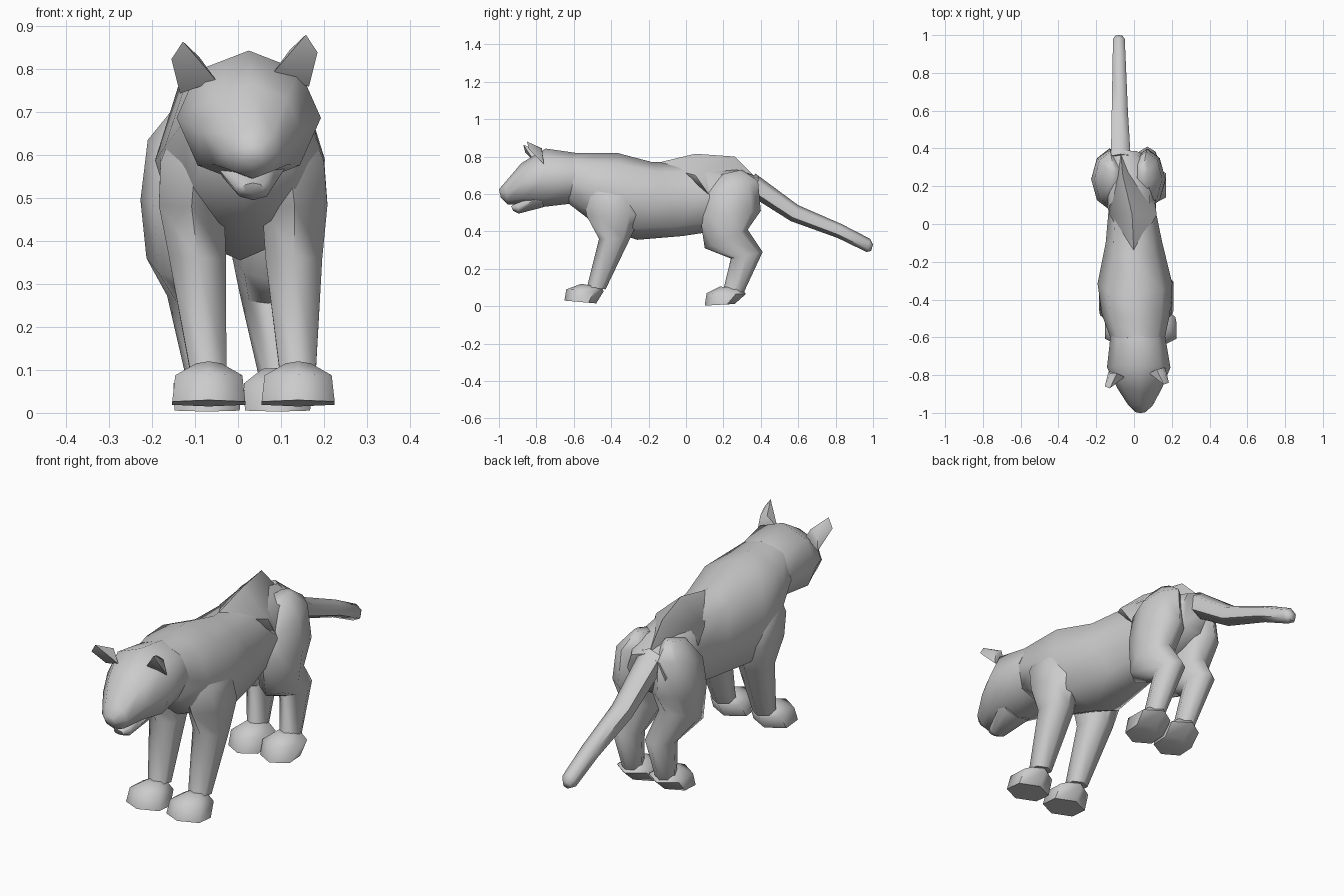
import bpy, bmesh
from math import sin, cos, pi
from mathutils import Vector


def spow(v, p):
    return (1 if v >= 0 else -1) * abs(v) ** p


def finish(bm, name):
    bmesh.ops.recalc_face_normals(bm, faces=bm.faces)
    me = bpy.data.meshes.new(name)
    bm.to_mesh(me)
    bm.free()
    ob = bpy.data.objects.new(name, me)
    bpy.context.collection.objects.link(ob)
    return ob


def loft(name, rings, sides=6, p=0.9):
    """Skin rings given as (y, z of one end, y, z of other end, centre x, half width)."""
    bm = bmesh.new()
    widest = max(sin(2 * pi * i / sides) for i in range(sides))
    loops = []
    for y0, z0, y1, z1, cx, hx in rings:
        loop = []
        for i in range(sides):
            a = 2 * pi * i / sides
            t = (1 - spow(cos(a), p)) / 2
            x = cx + hx * spow(sin(a) / widest, p)
            loop.append(bm.verts.new((x, y0 + (y1 - y0) * t, z0 + (z1 - z0) * t)))
        loops.append(loop)
    for a, b in zip(loops, loops[1:]):
        for i in range(sides):
            j = (i + 1) % sides
            bm.faces.new((a[i], a[j], b[j], b[i]))
    bm.faces.new(loops[0])
    bm.faces.new(loops[-1])
    return finish(bm, name)


def hull(name, points):
    bm = bmesh.new()
    for q in points:
        bm.verts.new(Vector(q))
    res = bmesh.ops.convex_hull(bm, input=bm.verts)
    junk = set(res["geom_interior"]) | set(res["geom_unused"])
    bmesh.ops.delete(bm, geom=[g for g in junk if isinstance(g, bmesh.types.BMVert)],
                     context='VERTS')
    return finish(bm, name)


# Torso from neck to rump
loft("torso", [
    (-.63, .55, -.60, .82, .02, .14),
    (-.46, .42, -.50, .82, .01, .18),
    (-.26, .355, -.37, .82, .005, .198),
    (-.02, .375, -.18, .77, 0, .15),
    (.08, .39, .06, .77, -.01, .125),
    (.22, .42, .27, .73, -.03, .15),
    (.36, .50, .39, .69, -.06, .10)], 8, .9)

# Raised hip ridge
hull("hip_ridge", [(0, -.18, .76), (-.13, .05, .70), (.12, .05, .70), (-.01, .05, .815),
                   (-.06, .26, .80), (-.07, .38, .68), (-.13, .12, .60), (.11, .12, .60)])

# Head and lower jaw
loft("head", [
    (-.99, .58, -1.0, .625, .035, .028),
    (-.955, .545, -.965, .665, .035, .065),
    (-.86, .545, -.88, .765, .03, .118),
    (-.77, .53, -.75, .843, .025, .168),
    (-.60, .55, -.59, .82, .02, .145)], 8, 1)
loft("jaw", [
    (-.925, .51, -.935, .535, .035, .025),
    (-.895, .495, -.90, .555, .035, .045),
    (-.76, .53, -.78, .64, .03, .09)], 8, 1)

# Ears: cupped wedges
for side, cx, dy, dz in ((-1, .02, -.01, -.012), (1, .01, .01, .004)):
    pts = [(.07, -.80, .785), (.148, -.86, .876), (.175, -.85, .835),
           (.155, -.77, .755), (.11, -.78, .84), (.145, -.78, .83)]
    hull("ear", [(cx + side * (x - .0), y + dy, z + dz) for x, y, z in pts])

for side in (-1, 1):
    # Front legs and paws
    loft("front_leg", [
        (-.50, .70, -.38, .70, .01 + side * .10, .045),
        (-.55, .58, -.26, .60, .01 + side * .11, .08),
        (-.53, .48, -.235, .49, .012 + side * .12, .076),
        (-.465, .36, -.30, .36, .018 + side * .112, .066),
        (-.53, .10, -.43, .09, .035 + side * .104, .042)])
    c = .036 + side * .104
    loft("front_paw", [
        (-.65, .03, -.48, .015, c, .085),
        (-.64, .09, -.44, .08, c, .078),
        (-.56, .12, -.45, .10, c, .03)], 6, 1)

    # Hind legs and paws
    loft("hind_leg", [
        (.17, .70, .30, .73, -.03 + side * .08, .035),
        (.09, .60, .385, .67, -.03 + side * .095, .085),
        (.075, .48, .40, .51, -.03 + side * .10, .097),
        (.10, .31, .33, .41, -.025 + side * .10, .088),
        (.24, .255, .41, .29, -.015 + side * .085, .065),
        (.20, .09, .305, .065, .01 + side * .085, .045)], 8, 1.1)
    c = .01 + side * .082
    loft("hind_paw", [
        (.10, .003, .26, .012, c, .076),
        (.11, .07, .32, .065, c, .078),
        (.18, .105, .30, .095, c, .035)], 6, 1)

# Tail
loft("tail", [
    (.33, .60, .37, .71, -.07, .052),
    (.56, .455, .60, .54, -.075, .043),
    (.81, .365, .83, .44, -.078, .036),
    (.965, .29, .985, .36, -.08, .031),
    (.99, .295, 1.0, .33, -.08, .018)])

# Smooth shading that keeps sharp edges
bpy.ops.object.select_all(action='DESELECT')
for ob in bpy.context.collection.objects:
    ob.select_set(True)
    bpy.context.view_layer.objects.active = ob
bpy.ops.object.shade_smooth_by_angle(angle=1.1)
